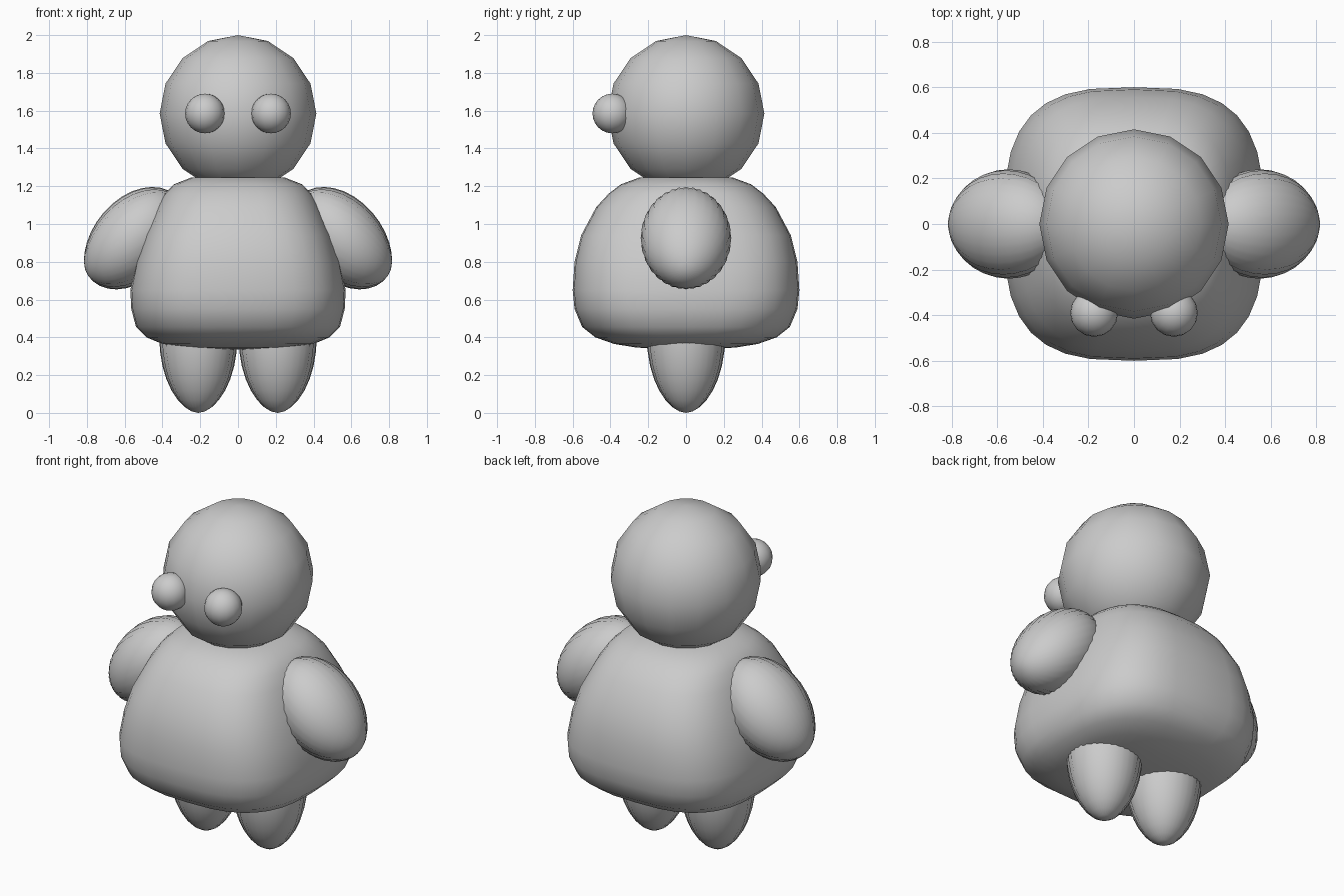
import bpy
import bmesh
from math import sin, cos, pi
from mathutils import Matrix, Vector

if "Cube" in bpy.data.objects:
    bpy.data.objects.remove(bpy.data.objects["Cube"])


def finish(name, bm):
    bmesh.ops.recalc_face_normals(bm, faces=bm.faces)
    mesh = bpy.data.meshes.new(name)
    bm.to_mesh(mesh)
    bm.free()
    mesh.shade_smooth()
    obj = bpy.data.objects.new(name, mesh)
    bpy.context.collection.objects.link(obj)
    return obj


def ball(name, centre, radius, segments, rings):
    bm = bmesh.new()
    bmesh.ops.create_uvsphere(bm, u_segments=segments, v_segments=rings, radius=radius)
    bmesh.ops.translate(bm, vec=centre, verts=bm.verts)
    return finish(name, bm)


def loft(rings, bottom, top):
    """Bridge closed rings of points and close both ends with a fan."""
    bm = bmesh.new()
    loops = [[bm.verts.new(p) for p in ring] for ring in rings]
    n = len(loops[0])
    for a, b in zip(loops, loops[1:]):
        for i in range(n):
            j = (i + 1) % n
            bm.faces.new((a[i], a[j], b[j], b[i]))
    for loop, pole in ((loops[0], bottom), (loops[-1], top)):
        p = bm.verts.new(pole)
        for i in range(n):
            bm.faces.new((loop[i], loop[(i + 1) % n], p))
    return bm


def ribbed_limb(name, centre, axis, side, depth):
    """Ribbed ellipsoid with slightly pinched poles along the given axis."""
    ribs, steps = 32, 16
    rings = []
    for k in range(1, steps):
        t = pi * k / steps
        ring = []
        for i in range(ribs * 2):
            a = pi * i / ribs
            r = sin(t) ** 1.1 * (1.0 if i % 2 == 0 else 0.968)
            ring.append((r * cos(a), r * sin(a), -cos(t)))
        rings.append(ring)
    bm = loft(rings, (0, 0, -1), (0, 0, 1))
    m = Matrix((side, depth, axis)).transposed().to_4x4()
    m.translation = Vector(centre)
    bm.transform(m)
    return finish(name, bm)


# Head
ball("head", (0, 0, 1.585), 0.415, 16, 8)

# Body: rounded-square sections (z, half width, half depth, squareness)
sections = [
    (0.338, 0.15, 0.15, 2.2), (0.347, 0.28, 0.27, 2.4), (0.365, 0.40, 0.38, 2.6),
    (0.40, 0.485, 0.48, 2.8), (0.455, 0.54, 0.55, 2.9), (0.55, 0.565, 0.59, 3.0),
    (0.65, 0.57, 0.60, 3.0), (0.80, 0.54, 0.59, 3.0), (0.94, 0.495, 0.555, 3.0),
    (1.09, 0.43, 0.475, 2.8), (1.16, 0.39, 0.41, 2.7), (1.21, 0.34, 0.345, 2.6),
    (1.245, 0.25, 0.25, 2.4), (1.253, 0.13, 0.13, 2.2),
]


def rounded(v, power):
    return (abs(v) ** power) * (1 if v >= 0 else -1)


body = []
for z, rx, ry, n in sections:
    angles = [2 * pi * i / 32 for i in range(32)]
    body.append([(rx * rounded(cos(a), 2 / n), ry * rounded(sin(a), 2 / n), z)
                 for a in angles])
finish("body", loft(body, (0, 0, 0.335), (0, 0, 1.255)))

# Eyes, arms and legs on both sides
for s, label in ((-1, "left"), (1, "right")):
    ball(label + "_eye", (s * 0.175, -0.39, 1.585), 0.105, 16, 12)
    ribbed_limb(label + "_arm", (s * 0.55, 0, 0.925),
                axis=(s * 0.26, 0, -0.165), side=(s * 0.065, 0, 0.22), depth=(0, 0.24, 0))
    ribbed_limb(label + "_leg", (s * 0.21, 0, 0.4),
                axis=(0, 0, 0.4), side=(0.207, 0, 0), depth=(0, 0.207, 0))
